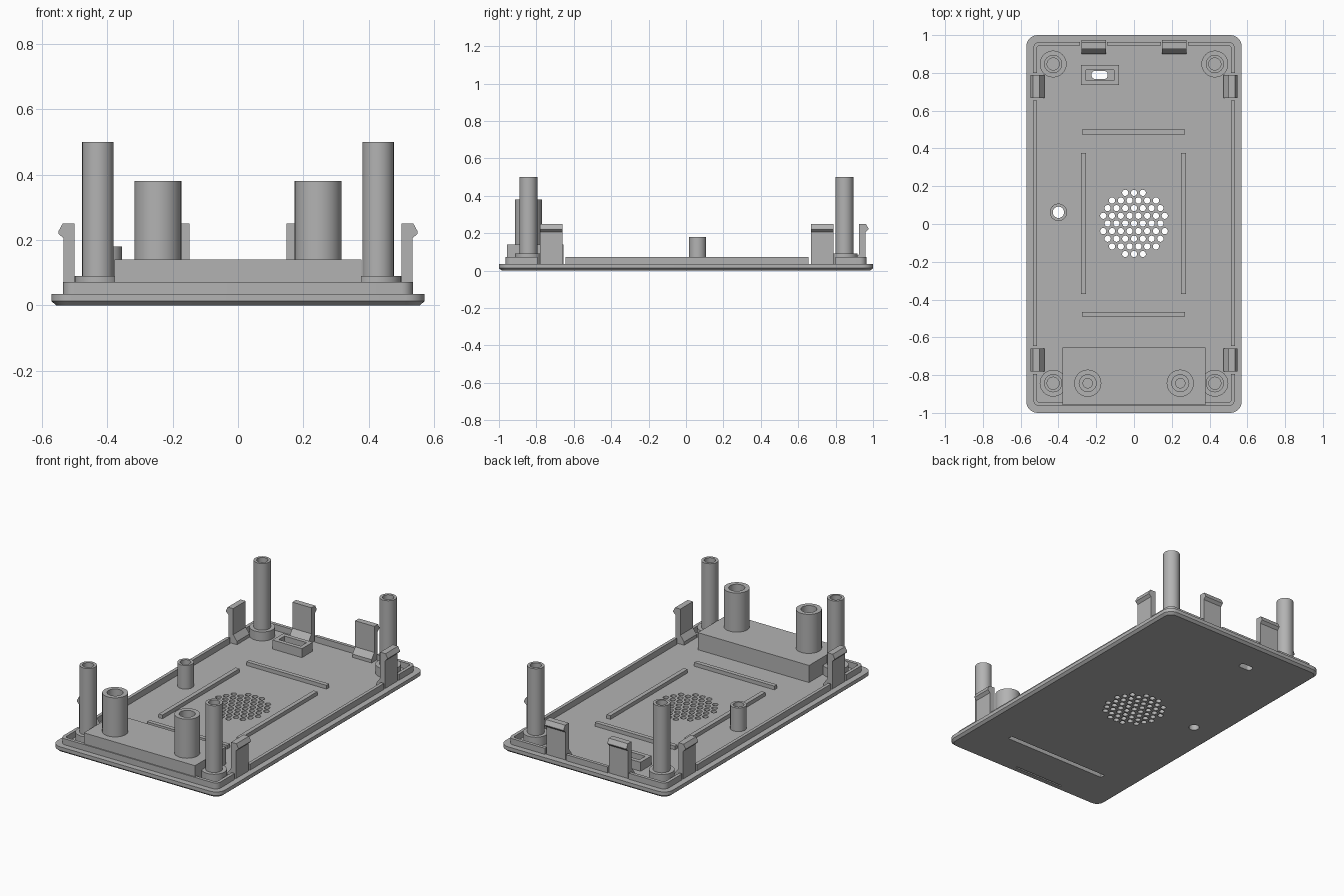
import bpy, bmesh, math
from mathutils import Matrix, Vector

if "Cube" in bpy.data.objects:
    bpy.data.objects.remove(bpy.data.objects["Cube"])

grey = bpy.data.materials.new("mid grey plastic")
grey.diffuse_color = (0.45, 0.45, 0.45, 1)
grey.use_nodes = True
grey.node_tree.nodes["Principled BSDF"].inputs["Base Color"].default_value = grey.diffuse_color


def finish(bm, name, smooth=False):
    bmesh.ops.recalc_face_normals(bm, faces=bm.faces)
    me = bpy.data.meshes.new(name)
    bm.to_mesh(me)
    bm.free()
    me.materials.append(grey)
    ob = bpy.data.objects.new(name, me)
    bpy.context.collection.objects.link(ob)
    if smooth:
        bpy.ops.object.select_all(action='DESELECT')
        ob.select_set(True)
        bpy.context.view_layer.objects.active = ob
        bpy.ops.object.shade_smooth_by_angle(angle=math.radians(35))
    return ob


def add_box(bm, x0, x1, y0, y1, z0, z1):
    m = Matrix.Translation(((x0 + x1) / 2, (y0 + y1) / 2, (z0 + z1) / 2))
    bmesh.ops.create_cube(bm, size=1, matrix=m @ Matrix.Diagonal((x1 - x0, y1 - y0, z1 - z0, 1)))


def box(name, *dims):
    bm = bmesh.new()
    add_box(bm, *dims)
    return finish(bm, name)


def rounded(hx, hy, r, n=8, cx=0, cy=0):
    """Outline of a rounded rectangle."""
    pts = []
    for k, (sx, sy) in enumerate([(1, 1), (-1, 1), (-1, -1), (1, -1)]):
        for i in range(n + 1):
            a = math.pi / 2 * (k + i / n)
            pts.append((cx + sx * (hx - r) + r * math.cos(a), cy + sy * (hy - r) + r * math.sin(a)))
    return pts


def loft(bm, rings, capped=True):
    """Bridge equal outlines [(points, z)]; uncapped lofts close into a loop."""
    loops = [[bm.verts.new((x, y, z)) for x, y in pts] for pts, z in rings]
    pairs = list(zip(loops, loops[1:]))
    if capped:
        bm.faces.new(loops[0])
        bm.faces.new(loops[-1])
    else:
        pairs.append((loops[-1], loops[0]))
    for a, b in pairs:
        for i in range(len(a)):
            j = (i + 1) % len(a)
            bm.faces.new((a[i], a[j], b[j], b[i]))


def circle(x, y, r, n=32):
    return [(x + r * math.cos(2 * math.pi * i / n), y + r * math.sin(2 * math.pi * i / n)) for i in range(n)]


def turned(name, x, y, profile, capped=True):
    bm = bmesh.new()
    loft(bm, [(circle(x, y, r), z) for r, z in profile], capped)
    return finish(bm, name, True)


def cut(ob, bm):
    """Subtract the cutter mesh and bake the result."""
    cutter = finish(bm, "cutter")
    mod = ob.modifiers.new("cut", 'BOOLEAN')
    mod.operation, mod.solver, mod.object = 'DIFFERENCE', 'EXACT', cutter
    bpy.context.view_layer.update()
    ev = ob.evaluated_get(bpy.context.evaluated_depsgraph_get())
    me = bpy.data.meshes.new_from_object(ev)
    ob.modifiers.clear()
    ob.data = me
    bpy.data.objects.remove(cutter)


# Base plate with chamfered underside
bm = bmesh.new()
loft(bm, [(rounded(.555, .985, .045), 0), (rounded(.57, 1, .06), .013), (rounded(.57, 1, .06), .035)])
plate = finish(bm, "base_plate", True)

# Speaker grille, post hole, connector slot and underside hatch openings
bm = bmesh.new()
for row, count in zip(range(-4, 5), (3, 6, 7, 8, 7, 8, 7, 6, 3)):
    for i in range(count):
        c = circle((i - (count - 1) / 2) * .0465, .003 + row * .0405, .0165, 16)
        loft(bm, [(c, -.1), (c, .1)])
c = circle(-.4, .062, .03)
loft(bm, [(c, -.1), (c, .1)])
c = rounded(.043, .021, .018, 5, -.182, .789)
loft(bm, [(c, -.1), (c, .1)])
add_box(bm, -.36, .34, -.725, -.695, -.1, .03)
add_box(bm, -.25, .09, -.955, -.945, -.1, .02)
cut(plate, bm)

# Perimeter lip, interrupted at each clip
bm = bmesh.new()
o, i = rounded(.534, .964, .035), rounded(.514, .944, .015)
loft(bm, [(o, .03), (o, .072), (i, .072), (i, .03)], False)
lip = finish(bm, "perimeter_lip", True)
bm = bmesh.new()
for s in (-1, 1):
    for y0, y1 in ((-.795, -.645), (.655, .80)):
        add_box(bm, s * .525 - .05, s * .525 + .05, y0, y1, 0, .2)
    add_box(bm, s * .2135 - .0715, s * .2135 + .0715, .9, 1.0, 0, .2)
cut(lip, bm)

# Raised block at the front with two hollow bosses
box("front_block", -.378, .378, -.957, -.655, .034, .14)
for s in (-1, 1):
    turned("block_boss", s * .245, -.843,
           [(.072, .13), (.072, .38), (.045, .38), (.045, .2), (.025, .2), (.025, .15)])

# Corner screw pillars with collars
for sx in (-1, 1):
    for y in (-.843, .847):
        turned("corner_collar", sx * .428, y, [(.071, .03), (.071, .09)])
        turned("corner_pillar", sx * .428, y, [(.048, .03), (.048, .5), (.032, .5), (.032, .12)])

# Small hollow post over its through hole
turned("small_post", -.4, .062, [(.046, .03), (.046, .18), (.03, .18), (.03, .03)], False)


# Snap clips: side profile (outward, z) extruded along the edge
def clip(name, centre, outward, width):
    prof = [(.003, .034), (.003, .205), (.019, .22), (.019, .226), (.006, .25), (-.03, .25),
            (-.03, .09), (-.056, .055), (-.056, .034)]
    out = Vector(outward)
    along = Vector((-out.y, out.x, 0)) * width / 2
    bm = bmesh.new()
    ends = [[bm.verts.new(Vector(centre) + out * u + along * s + Vector((0, 0, z))) for u, z in prof]
            for s in (-1, 1)]
    bm.faces.new(ends[0])
    bm.faces.new(ends[1])
    for k in range(len(prof)):
        j = (k + 1) % len(prof)
        bm.faces.new((ends[0][k], ends[0][j], ends[1][j], ends[1][k]))
    finish(bm, name)


for s in (-1, 1):
    for y in (-.72, .728):
        clip("side_clip", (s * .53, y, 0), (s, 0, 0), .122)
    clip("back_clip", (s * .2135, .956, 0), (0, 1, 0), .13)

# Connector surround
bm = bmesh.new()
o, i = rounded(.1, .053, .001, 1, -.18, .788), rounded(.075, .028, .001, 1, -.18, .788)
loft(bm, [(o, .03), (o, .09), (i, .09), (i, .03)], False)
finish(bm, "connector_surround")

# Low ribs around the speaker
for y in (-.478, .487):
    box("cross_rib", -.275, .27, y - .013, y + .013, .034, .058)
for x in (-.267, .262):
    box("long_rib", x - .013, x + .013, -.37, .377, .034, .058)
